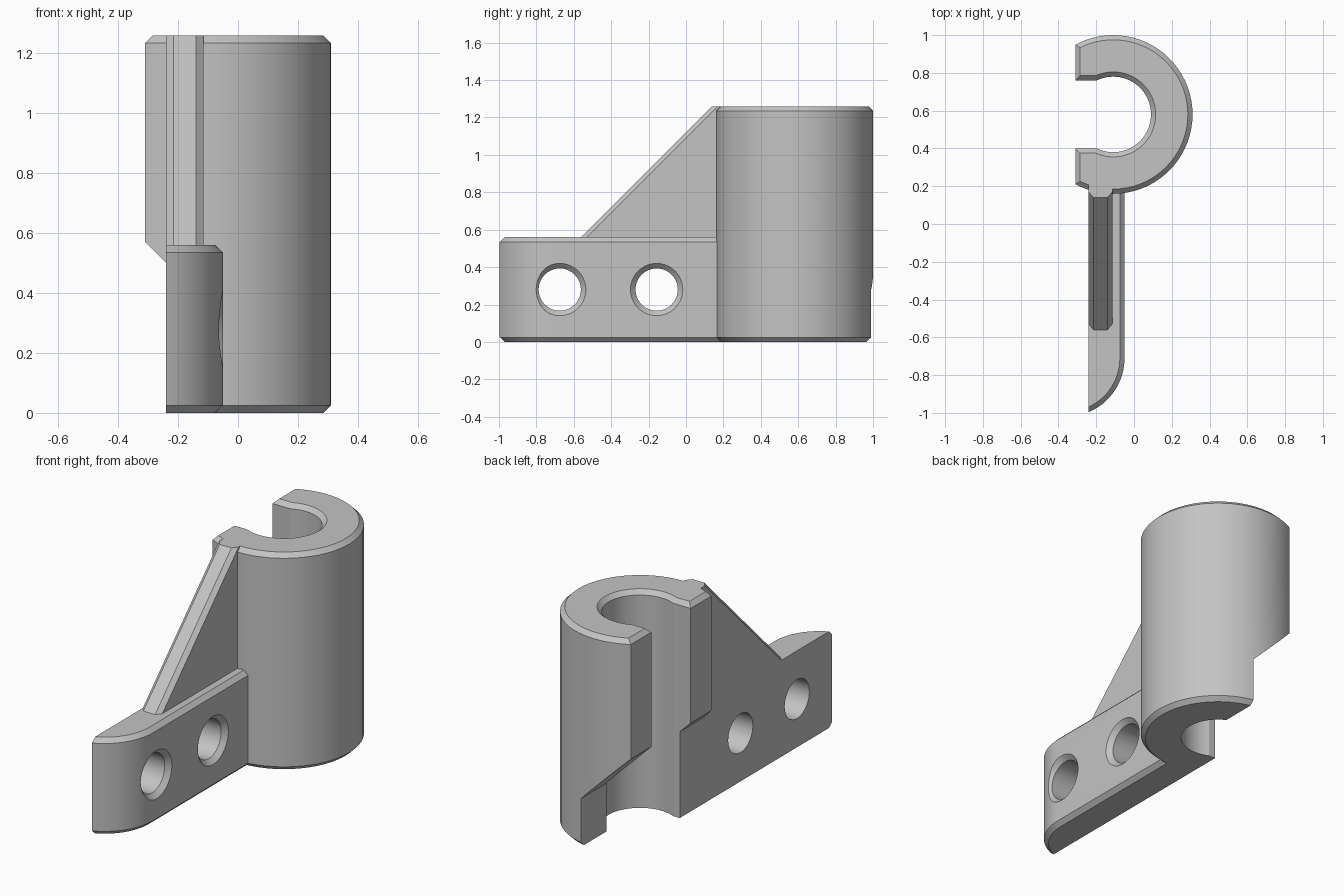
import bpy
import bmesh
from math import sin, cos, pi, radians, asin

if "Cube" in bpy.data.objects:
    bpy.data.objects.remove(bpy.data.objects["Cube"], do_unlink=True)

grey = bpy.data.materials.new("plain grey")
grey.use_nodes = True
grey.diffuse_color = (0.55, 0.55, 0.55, 1)
grey.node_tree.nodes["Principled BSDF"].inputs["Base Color"].default_value = (0.55, 0.55, 0.55, 1)

CX, CY, R, BORE = -0.11, 0.58, 0.42, 0.20   # clamp axis and radii
TOP, CH = 1.26, 0.025                       # clamp height, chamfer
BACK, FACE = -0.24, -0.05                   # mounting plate sides
PLATE_TOP = 0.56


def loft(name, loops):
    """Closed solid through matching loops of points."""
    bm = bmesh.new()
    rings = [[bm.verts.new(p) for p in loop] for loop in loops]
    n = len(rings[0])
    for a, b in zip(rings, rings[1:]):
        for i in range(n):
            j = (i + 1) % n
            bm.faces.new((a[i], a[j], b[j], b[i]))
    bm.faces.new(rings[0])
    bm.faces.new(rings[-1])
    bmesh.ops.recalc_face_normals(bm, faces=bm.faces)
    mesh = bpy.data.meshes.new(name)
    bm.to_mesh(mesh)
    bm.free()
    mesh.materials.append(grey)
    ob = bpy.data.objects.new(name, mesh)
    bpy.context.collection.objects.link(ob)
    return ob


def circle(r, n):
    return [(r * cos(2 * pi * i / n), r * sin(2 * pi * i / n)) for i in range(n)]


def lathe_z(name, layers, n=72):
    return loft(name, [[(CX + u, CY + v, z) for u, v in circle(r, n)] for r, z in layers])


def prism_y(name, profile, y0, y1):
    return loft(name, [[(x, y, z) for x, z in profile] for y in (y0, y1)])


def cut(ob, cutters):
    """Subtract each cutter and bake the result."""
    for c in cutters:
        c.hide_render = True
        mod = ob.modifiers.new("cut", 'BOOLEAN')
        mod.operation, mod.solver, mod.object = 'DIFFERENCE', 'EXACT', c
    dg = bpy.context.evaluated_depsgraph_get()
    mesh = bpy.data.meshes.new_from_object(ob.evaluated_get(dg))
    ob.modifiers.clear()
    ob.data = mesh


# Cutters: bore with a chamfered mouth, and the slot open to the side
bore = lathe_z("bore_cutter", [(BORE, -0.1), (BORE, TOP - CH), (BORE + 0.065, TOP + 0.04)])
slot_profile = [(0.40, -0.1), (0.40, TOP - CH), (0.335, TOP + 0.04),
                (0.825, TOP + 0.04), (0.76, TOP - CH), (0.76, -0.1)]
slot = loft("slot_cutter", [[(x, y, z) for y, z in slot_profile] for x in (-0.7, CX)])


# Cutters: flat jaw ends with a slope running back to the lower cut
def jaw_profile(x, z):
    return [(-0.8, -0.1), (x, -0.1), (x, z), (-0.31, 0.57), (-0.31, TOP - CH),
            (-0.245, TOP + 0.04), (-0.8, TOP + 0.04)]


front_jaw = prism_y("front_jaw_cutter", jaw_profile(BACK, 0.50), -0.3, CY + 0.02)
back_jaw = prism_y("back_jaw_cutter", jaw_profile(-0.02, 0.28), CY, 1.3)

# Cutters: countersunk screw holes
holes = []
for y0 in (-0.675, -0.157):
    layers = [(-0.4, 0.113), (FACE - 0.027, 0.113), (FACE, 0.14), (0.05, 0.14)]
    holes.append(loft("hole_cutter", [[(x, y0 + u, 0.28 + v) for u, v in circle(r, 40)]
                                      for x, r in layers]))

# Clamp: chamfered open tube
clamp = lathe_z("clamp_tube", [(R - CH, 0), (R, CH), (R, TOP - CH), (R - CH, TOP)])
cut(clamp, [bore, slot, front_jaw, back_jaw])


# Mounting plate: rounded nose, chamfered on its outer edge
def plate_loop(inset, z):
    r, ax, ay = 0.31 - inset, FACE - 0.31, -0.71
    start = asin((BACK - ax) / r)
    pts = [(BACK, 0.40, z)]
    for i in range(17):
        a = start + (pi / 2 - start) * i / 16
        pts.append((ax + r * sin(a), ay - r * cos(a), z))
    pts.append((FACE - inset, 0.40, z))
    return pts


plate = loft("mounting_plate", [plate_loop(CH, 0), plate_loop(0, CH),
                                plate_loop(0, PLATE_TOP - CH), plate_loop(CH, PLATE_TOP)])
cut(plate, [bore] + holes)


# Gusset: sloping rib with chamfered edges
def rib_loop(x, shift):
    return [(x, y, z) for y, z in ((-0.62 + shift, 0.5), (0.14 + shift, TOP),
                                   (0.25, TOP), (0.25, 0.5))]


rib = loft("gusset_rib", [rib_loop(BACK, 0.03), rib_loop(BACK + CH, 0),
                          rib_loop(-0.14, 0), rib_loop(-0.115, 0.03)])

for c in [bore, slot, front_jaw, back_jaw] + holes:
    bpy.data.objects.remove(c, do_unlink=True)

# Smooth the round walls, keep the chamfers crisp
bpy.ops.object.select_all(action='DESELECT')
for ob in (clamp, plate, rib):
    ob.select_set(True)
bpy.context.view_layer.objects.active = clamp
bpy.ops.object.shade_smooth_by_angle(angle=radians(25))
